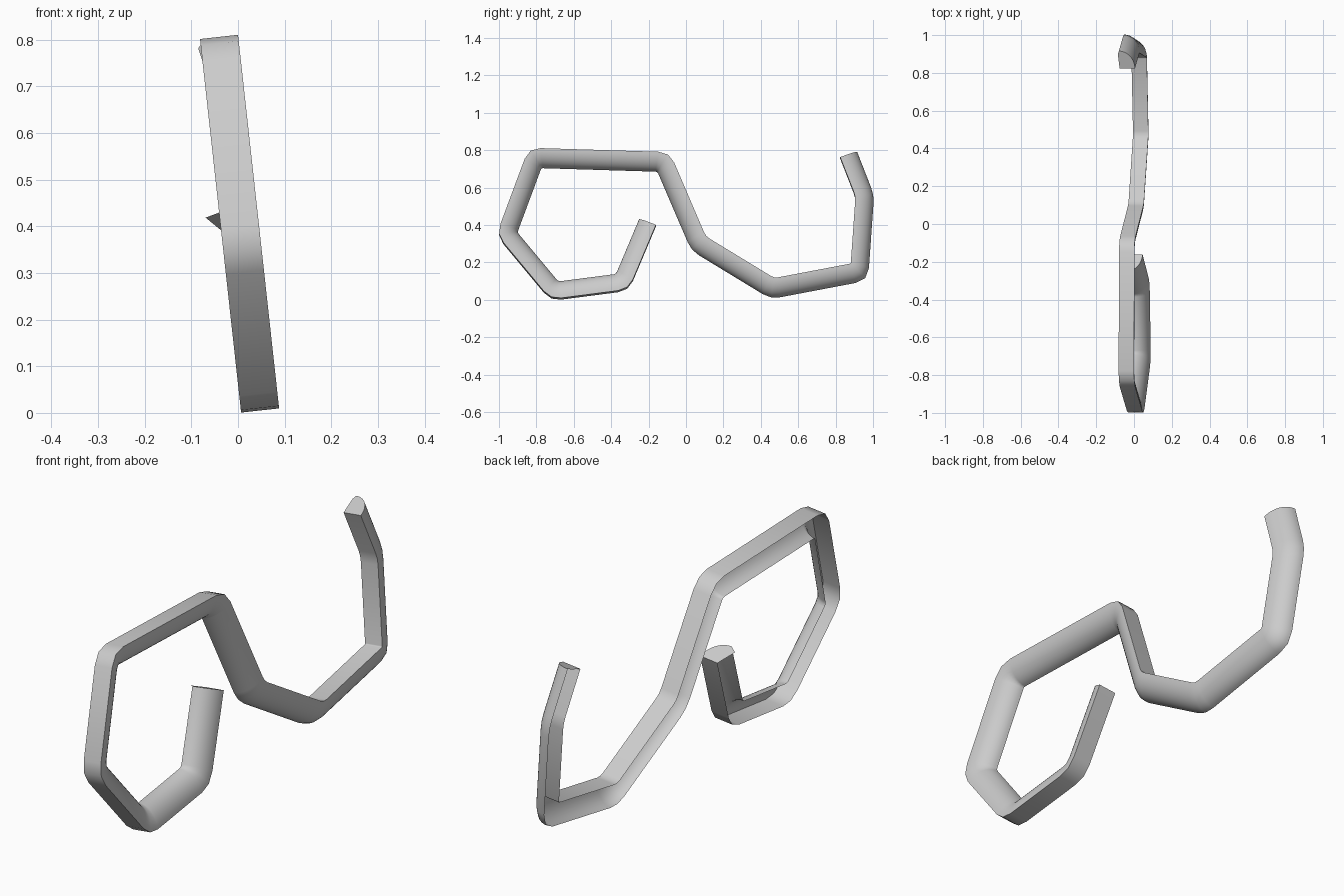
import bpy, bmesh, math
from mathutils import Vector

cube = bpy.data.objects.get("Cube")
if cube:
    bpy.data.objects.remove(cube, do_unlink=True)

# Material
grey = bpy.data.materials.new("light grey")
grey.use_nodes = True
grey.diffuse_color = (0.6, 0.6, 0.6, 1)
grey.node_tree.nodes["Principled BSDF"].inputs["Base Color"].default_value = (0.6, 0.6, 0.6, 1)

# Centreline of the bent strip in its own plane (y, z)
PATH = [(-.206, .415), (-.34, .097), (-.703, .05), (-.957, .355), (-.807, .758),
        (-.12, .737), (.067, .301), (.463, .06), (.927, .148), (.956, .556), (.87, .776)]
HALF_W, HALF_D = .049, .041
LEAN = .11
BEND = .035
side = Vector((1, 0, LEAN)).normalized()   # across the leaning plane


def rounded(points):
    """Replace every inner corner with a short three-point bend."""
    pts = [Vector(p) for p in points]
    out = [pts[0]]
    for a, b, c in zip(pts, pts[1:], pts[2:]):
        p, q = b + (a - b).normalized() * BEND, b + (c - b).normalized() * BEND
        out += [p, (p + 2 * b + q) / 4, q]
    return out + [pts[-1]]


def place(p, depth):
    """Lift a point of the plane into space, offset across the plane."""
    return Vector((.048 - LEAN * p.y, p.x, p.y)) + side * depth


# Open channel section: one flat wall, then a quarter-round wall
STEPS = 10
section = [(-HALF_W, -HALF_D)]
for i in range(STEPS + 1):
    t = math.pi / 2 * i / STEPS
    section.append((-HALF_W + 2 * HALF_W * math.sin(t), -HALF_D + 2 * HALF_D * math.cos(t)))

# Sweep the section with mitred rings, leaving the -x side open
path = rounded(PATH)
bm = bmesh.new()
rings = []
for i, p in enumerate(path):
    before = (p - path[i - 1]).normalized() if i else None
    after = (path[i + 1] - p).normalized() if i < len(path) - 1 else None
    before, after = before or after, after or before
    tangent = (before + after).normalized()
    right = Vector((tangent.y, -tangent.x)) / tangent.dot(after)
    rings.append([bm.verts.new(place(p + right * u, d)) for u, d in section])
for a, b in zip(rings, rings[1:]):
    for j in range(len(section) - 1):
        bm.faces.new((a[j], a[j + 1], b[j + 1], b[j]))

# End caps, each with a thin lip past the open side
for ring, lip in ((rings[0], .03), (rings[-1], .006)):
    tip = bm.verts.new(ring[0].co.lerp(ring[-1].co, .8) - side * lip)
    bm.faces.new(ring + [tip])
bmesh.ops.recalc_face_normals(bm, faces=bm.faces)

mesh = bpy.data.meshes.new("bent_strip")
bm.to_mesh(mesh)
bm.free()
mesh.materials.append(grey)
strip = bpy.data.objects.new("bent_strip", mesh)
bpy.context.collection.objects.link(strip)
bpy.context.view_layer.objects.active = strip
strip.select_set(True)
bpy.ops.object.shade_smooth_by_angle(angle=math.radians(50))
